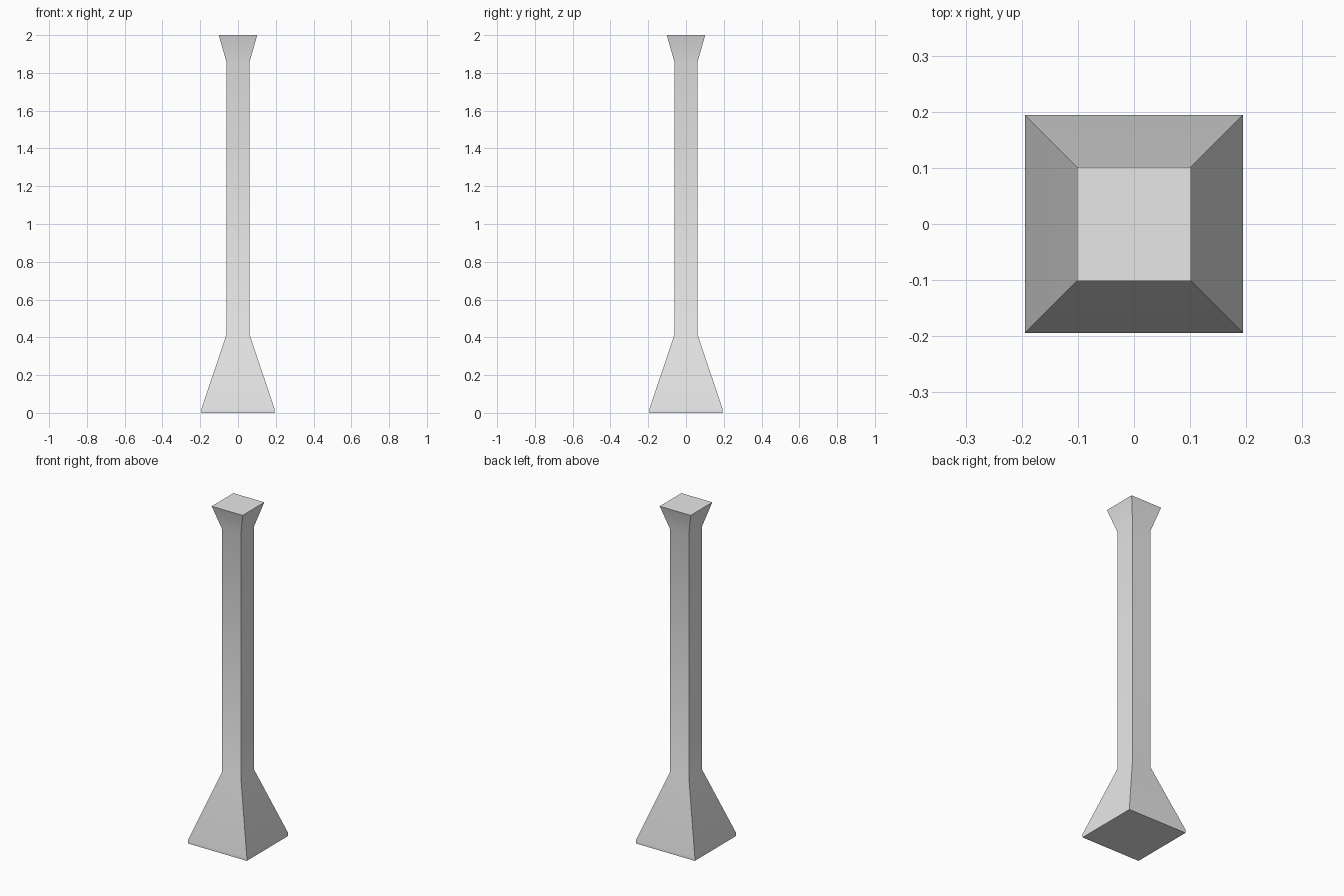
import bpy
import bmesh
import math

cube = bpy.data.objects.get("Cube")
if cube:
    bpy.data.objects.remove(cube, do_unlink=True)

# Single light grey finish
grey = bpy.data.materials.new("light_grey")
grey.use_nodes = True
colour = (0.8, 0.8, 0.8, 1.0)
grey.diffuse_color = colour
grey.node_tree.nodes["Principled BSDF"].inputs["Base Color"].default_value = colour

# Square profile as (half width, height): plinth, tapered foot, shaft, flared capital
PROFILE = [(0.194, 0.0), (0.194, 0.02), (0.062, 0.412), (0.062, 1.86), (0.102, 2.0)]
CORNERS = [(-1, -1), (1, -1), (1, 1), (-1, 1)]

bm = bmesh.new()
rings = [[bm.verts.new((sx * w, sy * w, z)) for sx, sy in CORNERS] for w, z in PROFILE]

# Side walls between neighbouring rings
for low, high in zip(rings, rings[1:]):
    for i in range(4):
        j = (i + 1) % 4
        bm.faces.new((low[i], low[j], high[j], high[i]))

# Underside and top
bm.faces.new(rings[0][::-1])
bm.faces.new(rings[-1])

mesh = bpy.data.meshes.new("square_pillar")
bm.to_mesh(mesh)
bm.free()
mesh.materials.append(grey)

pillar = bpy.data.objects.new("square_pillar", mesh)
bpy.context.collection.objects.link(pillar)

# Soft transitions along the height, crisp corners
bpy.ops.object.select_all(action='DESELECT')
pillar.select_set(True)
bpy.context.view_layer.objects.active = pillar
bpy.ops.object.shade_smooth_by_angle(angle=math.radians(30))
